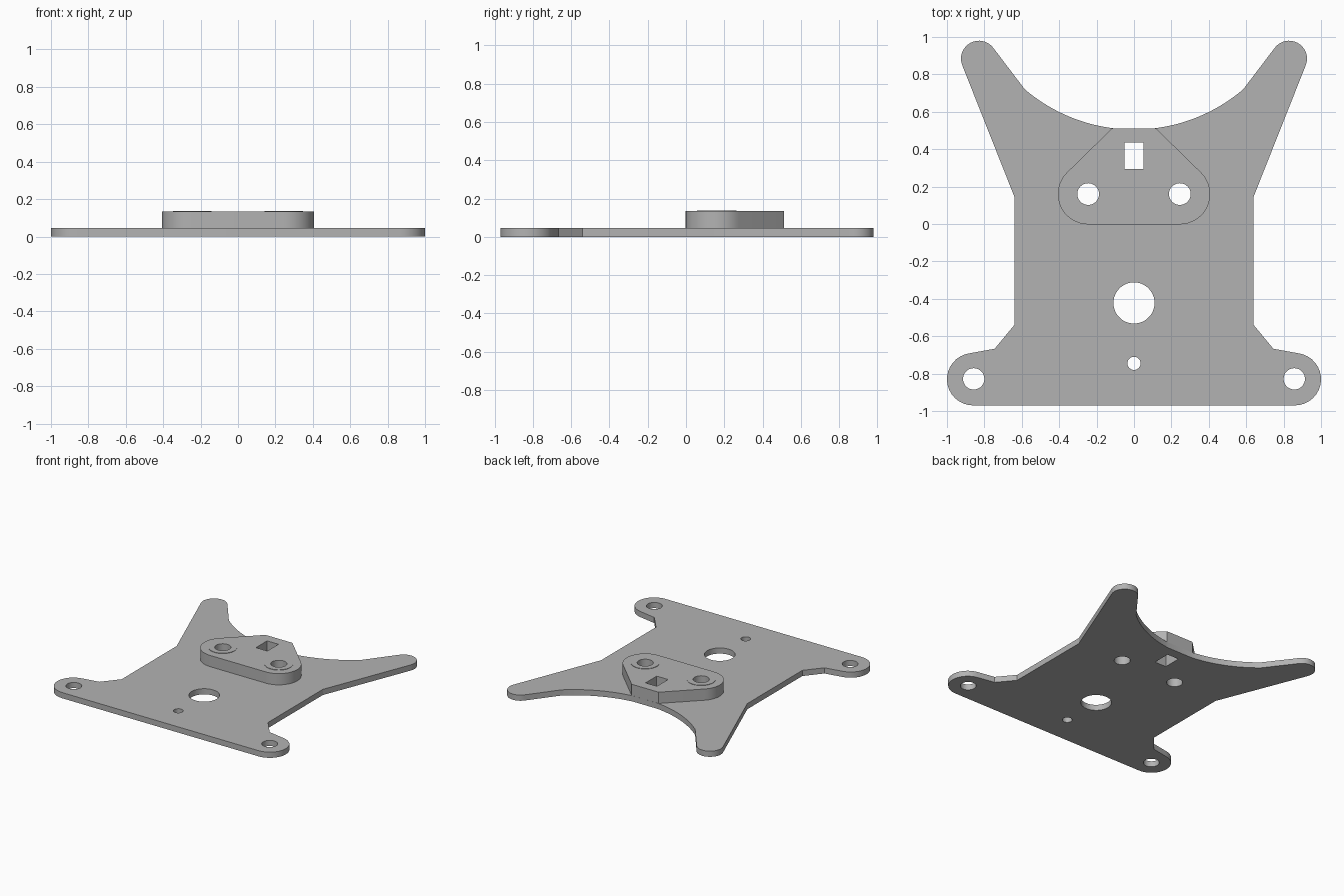
import bpy, bmesh
from math import radians, cos, sin, pi

cube = bpy.data.objects.get("Cube")
if cube:
    bpy.data.objects.remove(cube, do_unlink=True)

grey = bpy.data.materials.new("plain grey")
grey.use_nodes = True
COLOUR = (0.45, 0.45, 0.45, 1)
grey.diffuse_color = COLOUR
grey.node_tree.nodes["Principled BSDF"].inputs["Base Color"].default_value = COLOUR


def arc(cx, cy, r, start, end, n=16):
    angles = [radians(start + (end - start) * i / n) for i in range(n + 1)]
    return [(cx + r * cos(a), cy + r * sin(a)) for a in angles]


def circle(cx, cy, r, n=48):
    return arc(cx, cy, r, 0, 360, n)[:-1]


def mirrored(half):
    """Close a right-hand outline with its reflection across x = 0."""
    return half + [(-x, y) for x, y in reversed(half)]


def slab(name, loops, bottom, top):
    """Extrude an outline with holes into a solid between two heights."""
    curve = bpy.data.curves.new(name, "CURVE")
    curve.dimensions = "2D"
    curve.fill_mode = "BOTH"
    curve.extrude = (top - bottom) / 2
    for loop in loops:
        spline = curve.splines.new("POLY")
        spline.points.add(len(loop) - 1)
        for point, (x, y) in zip(spline.points, loop):
            point.co = (x, y, 0, 1)
        spline.use_cyclic_u = True
    temp = bpy.data.objects.new(name + " outline", curve)
    bpy.context.collection.objects.link(temp)
    graph = bpy.context.evaluated_depsgraph_get()
    mesh = bpy.data.meshes.new_from_object(temp.evaluated_get(graph))
    bpy.data.objects.remove(temp, do_unlink=True)
    bpy.data.curves.remove(curve)

    # Weld the caps to the walls and seat the solid at its height
    bm = bmesh.new()
    bm.from_mesh(mesh)
    bmesh.ops.remove_doubles(bm, verts=bm.verts, dist=0.0001)
    bmesh.ops.translate(bm, verts=bm.verts, vec=(0, 0, (top + bottom) / 2))
    bmesh.ops.recalc_face_normals(bm, faces=bm.faces)
    bm.to_mesh(mesh)
    bm.free()
    mesh.materials.clear()
    mesh.materials.append(grey)
    obj = bpy.data.objects.new(name, mesh)
    bpy.context.collection.objects.link(obj)
    bpy.ops.object.select_all(action="DESELECT")
    obj.select_set(True)
    bpy.context.view_layer.objects.active = obj
    bpy.ops.object.shade_smooth_by_angle(angle=radians(20))
    return obj


# Heights and shared holes
PLATE_TOP, BOSS_TOP = 0.045, 0.134
bolt_holes = [circle(s * 0.245, 0.16, 0.058) for s in (-1, 1)]
slot = [(-0.05, 0.295), (0.05, 0.295), (0.05, 0.435), (-0.05, 0.435)]

# Base plate: rounded front feet, straight waist, rear horns and curved rear edge
half_plate = (
    arc(0.86, -0.83, 0.14, -90, 82)
    + [(0.745, -0.667), (0.64, -0.54), (0.64, 0.147)]
    + arc(0.829, 0.884, 0.096, -22, 144)
    + arc(0, 1.405, 0.9, 310.5, 277, 24)
)
foot_holes = [circle(s * 0.857, -0.828, 0.057) for s in (-1, 1)]
centre_holes = [circle(0, -0.422, 0.11), circle(0, -0.745, 0.035)]
slab("base_plate",
     [mirrored(half_plate), slot] + bolt_holes + foot_holes + centre_holes,
     0, PLATE_TOP)

# Raised mounting block
half_block = arc(0.245, 0.16, 0.162, -90, 45) + [(0.118, 0.511)]
slab("mounting_block", [mirrored(half_block), slot] + bolt_holes,
     PLATE_TOP, BOSS_TOP)

# Thin bearing rings around the bolt holes
for side, hole in zip(("right", "left"), bolt_holes):
    centre = -0.245 if side == "right" else 0.245
    slab(side + "_bolt_ring", [circle(centre, 0.16, 0.103), hole],
         BOSS_TOP, BOSS_TOP + 0.003)
